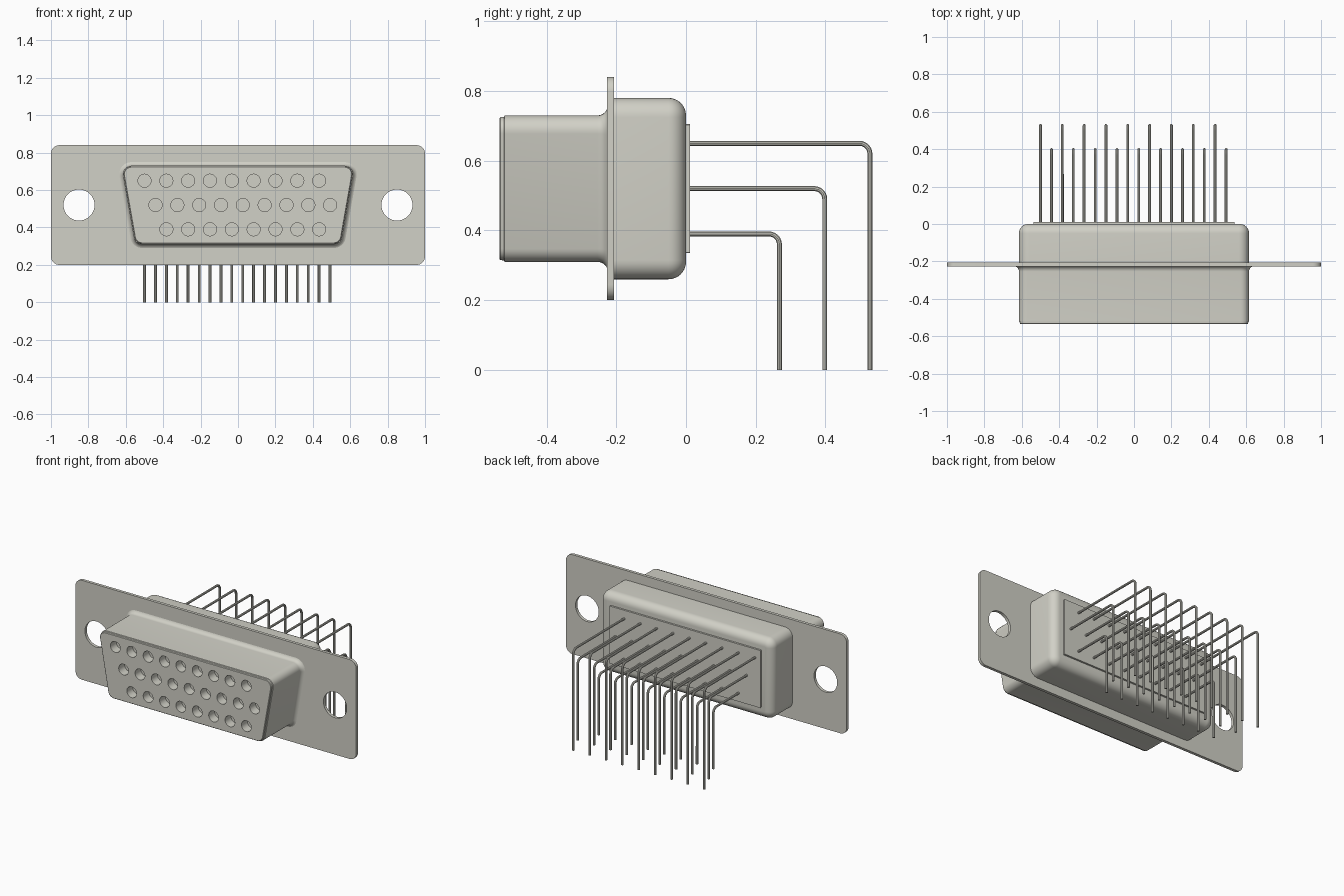
import bpy, bmesh, math
from mathutils import Vector

if "Cube" in bpy.data.objects:
    bpy.data.objects.remove(bpy.data.objects["Cube"])

# Single warm grey metal
COLOR = (0.64, 0.635, 0.57, 1)
metal = bpy.data.materials.new("warm_grey_metal")
metal.use_nodes = True
metal.diffuse_color = COLOR
metal.node_tree.nodes["Principled BSDF"].inputs["Base Color"].default_value = COLOR


def select(ob):
    bpy.ops.object.select_all(action='DESELECT')
    ob.select_set(True)
    bpy.context.view_layer.objects.active = ob


def smooth(ob):
    select(ob)
    bpy.ops.object.shade_smooth_by_angle(angle=math.radians(30))


def make_object(name, bm):
    bmesh.ops.recalc_face_normals(bm, faces=bm.faces[:])
    me = bpy.data.meshes.new(name)
    bm.to_mesh(me)
    bm.free()
    me.materials.append(metal)
    ob = bpy.data.objects.new(name, me)
    bpy.context.collection.objects.link(ob)
    return ob


def trapezoid(top, bottom, z0, z1):
    """Corners in the xz plane, counter-clockwise."""
    return [Vector(c) for c in ((-bottom, z0), (bottom, z0), (top, z1), (-top, z1))]


def loft(name, corners, radius, rings, steps=8):
    """Rounded outline swept along y; each ring is (outward offset, y)."""
    arcs = []
    for i, c in enumerate(corners):
        a = (c - corners[i - 1]).normalized()
        b = (corners[(i + 1) % len(corners)] - c).normalized()
        n0, n1 = Vector((a.y, -a.x)), Vector((b.y, -b.x))
        centre = c - (n0 + n1) * radius / (1 + n0.dot(n1))
        start = math.atan2(n0.y, n0.x)
        turn = math.acos(n0.dot(n1))
        for k in range(steps + 1):
            t = start + turn * k / steps
            arcs.append((centre, Vector((math.cos(t), math.sin(t)))))
    bm = bmesh.new()
    loops = []
    for offset, y in rings:
        points = [c + n * (radius + offset) for c, n in arcs]
        loops.append([bm.verts.new((p.x, y, p.y)) for p in points])
    count = len(arcs)
    for lo, hi in zip(loops, loops[1:]):
        for i in range(count):
            j = (i + 1) % count
            bm.faces.new((lo[i], lo[j], hi[j], hi[i]))
    bm.faces.new(loops[0])
    bm.faces.new(loops[-1])
    return make_object(name, bm)


def drill(ob, spots, radius, y0, y1, sides):
    """Cut round holes along y at the (x, z) spots."""
    bm = bmesh.new()
    for x, z in spots:
        rings = [[bm.verts.new((x + radius * math.cos(k * math.tau / sides), y,
                                z + radius * math.sin(k * math.tau / sides)))
                  for k in range(sides)] for y in (y0, y1)]
        for i in range(sides):
            j = (i + 1) % sides
            bm.faces.new((rings[0][i], rings[0][j], rings[1][j], rings[1][i]))
        bm.faces.new(rings[0])
        bm.faces.new(rings[1])
    cutter = make_object("hole_cutter", bm)
    cutter.hide_render = True
    mod = ob.modifiers.new("holes", 'BOOLEAN')
    mod.object = cutter
    mod.operation = 'DIFFERENCE'
    mod.solver = 'EXACT'
    select(ob)
    bpy.ops.object.modifier_apply(modifier=mod.name)
    bpy.data.objects.remove(cutter)


def quarter(n=8):
    return [math.pi / 2 * k / n for k in range(n + 1)]


# Contact rows: height, first x, number, pin reach in y
PITCH = 0.1167
ROWS = [("upper", 0.65, -0.50, 9, 0.5275),
        ("middle", 0.52, -0.441, 9, 0.398),
        ("lower", 0.39, -0.383, 8, 0.268)]

# Mounting flange with two screw holes
flange = loft("flange", trapezoid(1, 1, 0.2, 0.84), 0.045, [(0, -0.226), (0, -0.207)])
drill(flange, [(-0.85, 0.52), (0.85, 0.52)], 0.083, -0.4, 0, 48)
smooth(flange)

# Tapered front shell: stepped rim, straight wall, flared base
rim = [(-0.008, -0.535), (-0.005, -0.532), (-0.004, -0.522), (0, -0.520)]
flare = [(0.03 * (1 - math.cos(t)), -0.254 + 0.03 * math.sin(t)) for t in quarter()]
front = loft("front_shell", trapezoid(0.624, 0.55, 0.31, 0.73), 0.045, rim + flare)
spots = [(x0 + i * PITCH, z) for _, z, x0, n, _ in ROWS for i in range(n)]
drill(front, spots, 0.035, -0.6, -0.475, 24)
smooth(front)

# Rectangular rear shell with rounded back edge
R = 0.05
back = [(R * (math.cos(t) - 1), -R + R * math.sin(t)) for t in quarter()]
smooth(loft("rear_shell", trapezoid(0.615, 0.615, 0.26, 0.78), 0.055, [(0, -0.21)] + back))

# Thin plate the pins pass through
loft("rear_plate", trapezoid(0.538, 0.538, 0.335, 0.705), 0.002,
     [(0, -0.002), (0, 0.012)], 1)

# Bent solder pins, one object per row
BEND = 0.03
for name, z, x0, n, reach in ROWS:
    path = [(-0.01, z)]
    path += [(reach - BEND + BEND * math.sin(t), z - BEND + BEND * math.cos(t))
             for t in quarter(6)]
    path.append((reach, 0))
    cu = bpy.data.curves.new(name + "_pins", 'CURVE')
    cu.dimensions = '3D'
    cu.bevel_depth = 0.0075
    cu.bevel_resolution = 3
    cu.use_fill_caps = True
    for i in range(n):
        sp = cu.splines.new('POLY')
        sp.points.add(len(path) - 1)
        for p, (y, h) in zip(sp.points, path):
            p.co = (x0 + i * PITCH, y, h, 1)
    cu.materials.append(metal)
    pins = bpy.data.objects.new(name + "_pins", cu)
    bpy.context.collection.objects.link(pins)
    select(pins)
    bpy.ops.object.convert(target='MESH')
    smooth(bpy.context.object)
